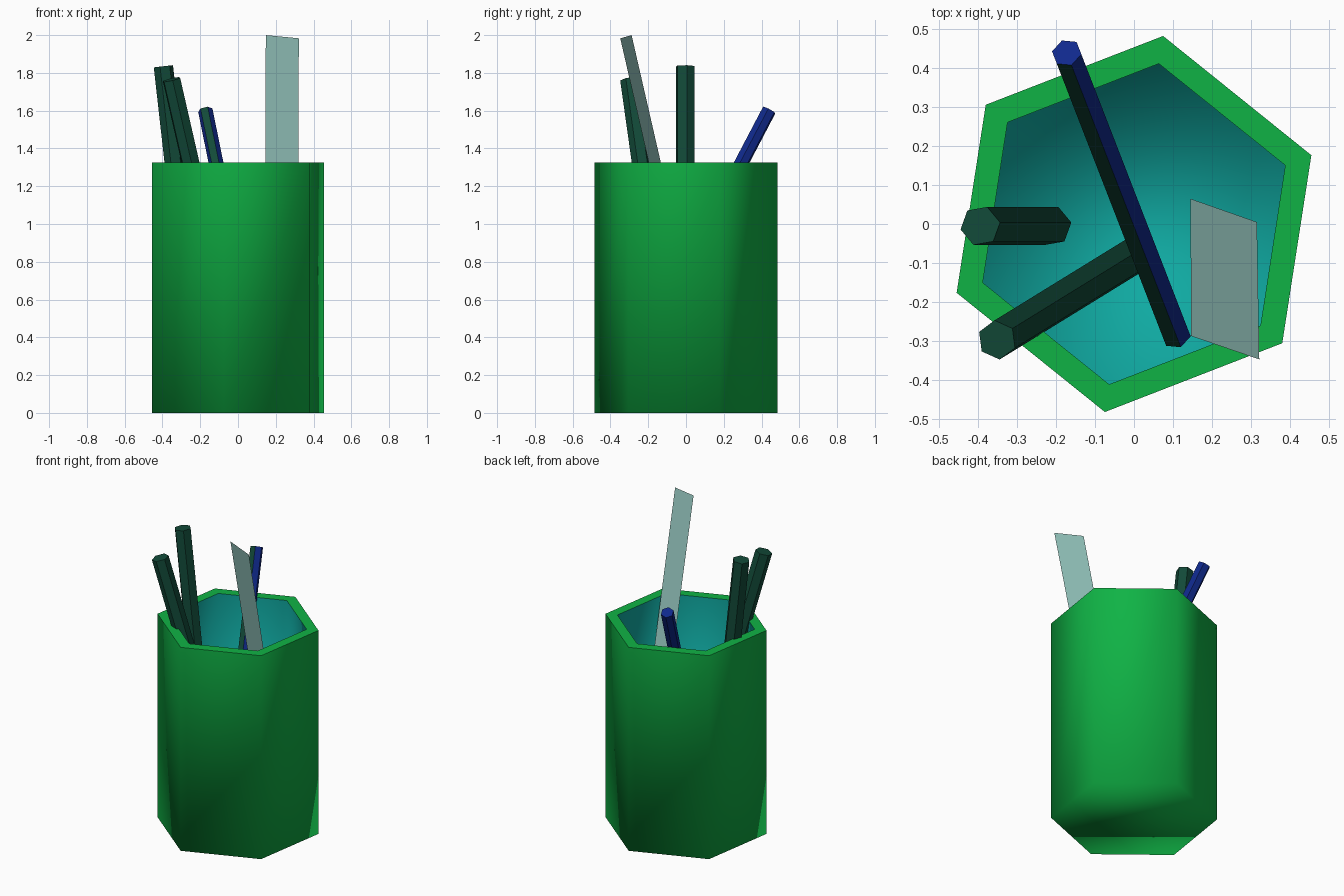
import bpy, bmesh, math
from mathutils import Vector

if "Cube" in bpy.data.objects:
    bpy.data.objects.remove(bpy.data.objects["Cube"])


def material(name, rgb):
    m = bpy.data.materials.new(name)
    m.diffuse_color = (*rgb, 1)
    m.use_nodes = True
    m.node_tree.nodes["Principled BSDF"].inputs["Base Color"].default_value = m.diffuse_color
    return m


GREEN = material("cup green", (0.005, 0.45, 0.06))
TEAL = material("inner teal", (0.005, 0.40, 0.36))
DARK = material("dark green", (0.006, 0.068, 0.04))
NAVY = material("navy blue", (0.005, 0.022, 0.26))
CLEAR = material("pale ruler", (0.32, 0.60, 0.55))


def finish(name, bm, mats):
    me = bpy.data.meshes.new(name)
    bm.to_mesh(me)
    bm.free()
    for m in mats:
        me.materials.append(m)
    ob = bpy.data.objects.new(name, me)
    bpy.context.collection.objects.link(ob)
    return ob


# hexagonal cup: bottom, outer wall, flat rim, teal inner wall and floor
def cup():
    bm = bmesh.new()

    def ring(r, z):
        return [bm.verts.new((r * math.cos(a), r * math.sin(a), z))
                for a in (math.radians(21.2 + 60 * k) for k in range(6))]

    rings = [ring(0.489, 0), ring(0.489, 1.325), ring(0.417, 1.325), ring(0.417, 0.14)]
    bm.faces.new(rings[0][::-1]).smooth = True
    for i, (lo, hi) in enumerate(zip(rings, rings[1:])):
        for k in range(6):
            n = (k + 1) % 6
            f = bm.faces.new((lo[k], lo[n], hi[n], hi[k]))
            f.smooth = i != 1
            f.material_index = 1 if i == 2 else 0
    floor = bm.faces.new(rings[3])
    floor.material_index = 1
    floor.smooth = True
    for r in rings[1:3]:
        for k in range(6):
            bm.edges.get((r[k], r[(k + 1) % 6])).smooth = False
    finish("pencil_cup", bm, [GREEN, TEAL])


# six-sided pencil between two points; one side may carry a second colour
def pencil(name, bottom, top, r, start, mats, striped=False):
    b, t = Vector(bottom), Vector(top)
    d = (t - b).normalized()
    u = Vector((0, 0, 1)).cross(d).normalized()
    v = d.cross(u)
    bm = bmesh.new()
    offs = [r * (u * math.cos(a) + v * math.sin(a))
            for a in (math.radians(start + 60 * k) for k in range(6))]
    lo = [bm.verts.new(b + o) for o in offs]
    hi = [bm.verts.new(t + o) for o in offs]
    for k in range(6):
        n = (k + 1) % 6
        f = bm.faces.new((lo[k], lo[n], hi[n], hi[k]))
        if striped and k == 0:
            f.material_index = 1
    bm.faces.new(lo[::-1])
    bm.faces.new(hi)
    finish(name, bm, mats)


cup()
pencil("left_pencil", (-0.212, -0.005, 0.21), (-0.395, -0.005, 1.835), 0.052, 40, [DARK])
pencil("front_pencil", (0.01, -0.075, 0.18), (-0.352, -0.298, 1.765), 0.051, 35, [DARK])
pencil("blue_pencil", (0.108, -0.285, 0.22), (-0.173, 0.44, 1.602), 0.039, 30,
       [NAVY, DARK], True)

# thin leaning ruler
bm = bmesh.new()
bm.faces.new([bm.verts.new(p) for p in (
    (0.145, 0.065, 0.46), (0.147, -0.288, 2.0), (0.322, -0.348, 1.983), (0.316, 0.005, 0.443))])
finish("ruler", bm, [CLEAR])
